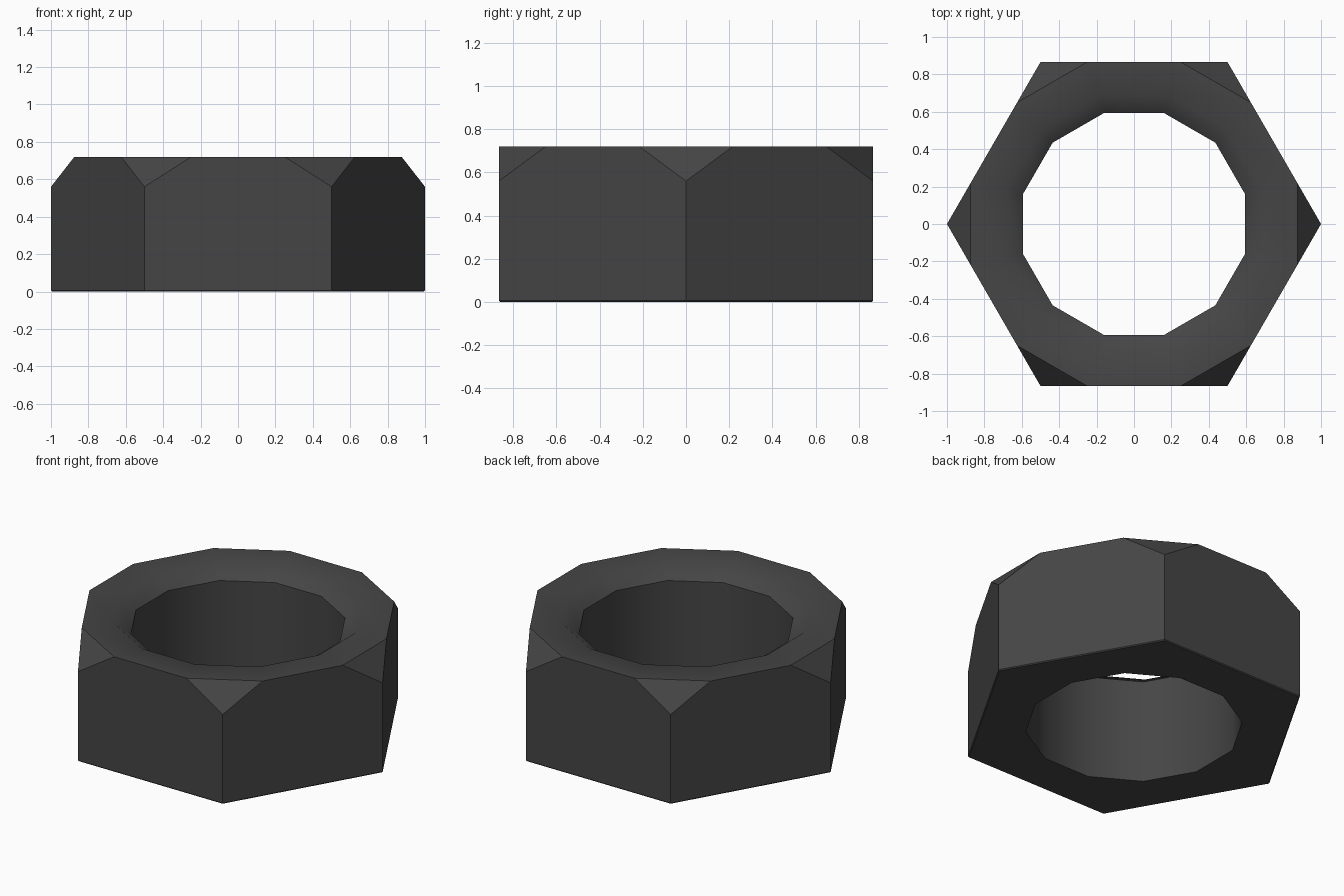
import bpy, bmesh
from math import cos, sin, pi, radians, hypot, atan2

if "Cube" in bpy.data.objects:
    bpy.data.objects.remove(bpy.data.objects["Cube"])

H = 0.72          # nut height
CUT_Z = 0.56      # where the corner cuts start
CUT_X = 0.875     # distance of the corner cut at the top face
EDGE = 0.006      # tiny break on the bottom rim

bm = bmesh.new()


def ring(angles, r, z):
    return [bm.verts.new((r * cos(a), r * sin(a), z)) for a in angles]


def bridge(a, b):
    n = len(a)
    for i in range(n):
        j = (i + 1) % n
        bm.faces.new((a[i], a[j], b[j], b[i]))


hexa = [k * pi / 3 for k in range(6)]
dodeca = [k * pi / 6 - pi / 12 for k in range(12)]
half = (1 - CUT_X) * 3 ** 0.5
off, top_r = atan2(half, CUT_X), hypot(half, CUT_X)

# Outer rings: bottom, side base, start of corner cuts, cut top outline
base = ring(hexa, 1 - EDGE, 0)
low = ring(hexa, 1, EDGE)
corner = ring(hexa, 1, CUT_Z)
top = ring([a + s * off for a in hexa for s in (-1, 1)], top_r, H)

# Hole rings: countersunk top rim, wall top, wall bottom
rim = ring(dodeca, 0.71, H)
wall_top = ring(dodeca, 0.615, H - 0.07)
wall_low = ring(dodeca, 0.615, 0)

bridge(base, low)
bridge(top, rim)
bridge(rim, wall_top)
bridge(wall_top, wall_low)

for k in range(6):
    n = (k + 1) % 6
    a, b, c = 2 * k, 2 * k + 1, (2 * k + 2) % 12
    # Side panel and corner cut
    bm.faces.new((low[k], low[n], corner[n], top[c], top[b], corner[k]))
    bm.faces.new((corner[k], top[b], top[a]))
    # Underside
    bm.faces.new((base[k], wall_low[a], wall_low[b]))
    bm.faces.new((base[k], wall_low[b], wall_low[c], base[n]))

bmesh.ops.recalc_face_normals(bm, faces=bm.faces[:])
mesh = bpy.data.meshes.new("hex_nut")
bm.to_mesh(mesh)
bm.free()

nut = bpy.data.objects.new("hex_nut", mesh)
bpy.context.collection.objects.link(nut)

# Dark steel
mat = bpy.data.materials.new("dark_steel")
mat.diffuse_color = (0.06, 0.06, 0.06, 1)
mat.use_nodes = True
mat.node_tree.nodes["Principled BSDF"].inputs["Base Color"].default_value = mat.diffuse_color
mesh.materials.append(mat)

bpy.context.view_layer.objects.active = nut
nut.select_set(True)
bpy.ops.object.shade_smooth_by_angle(angle=radians(40))
